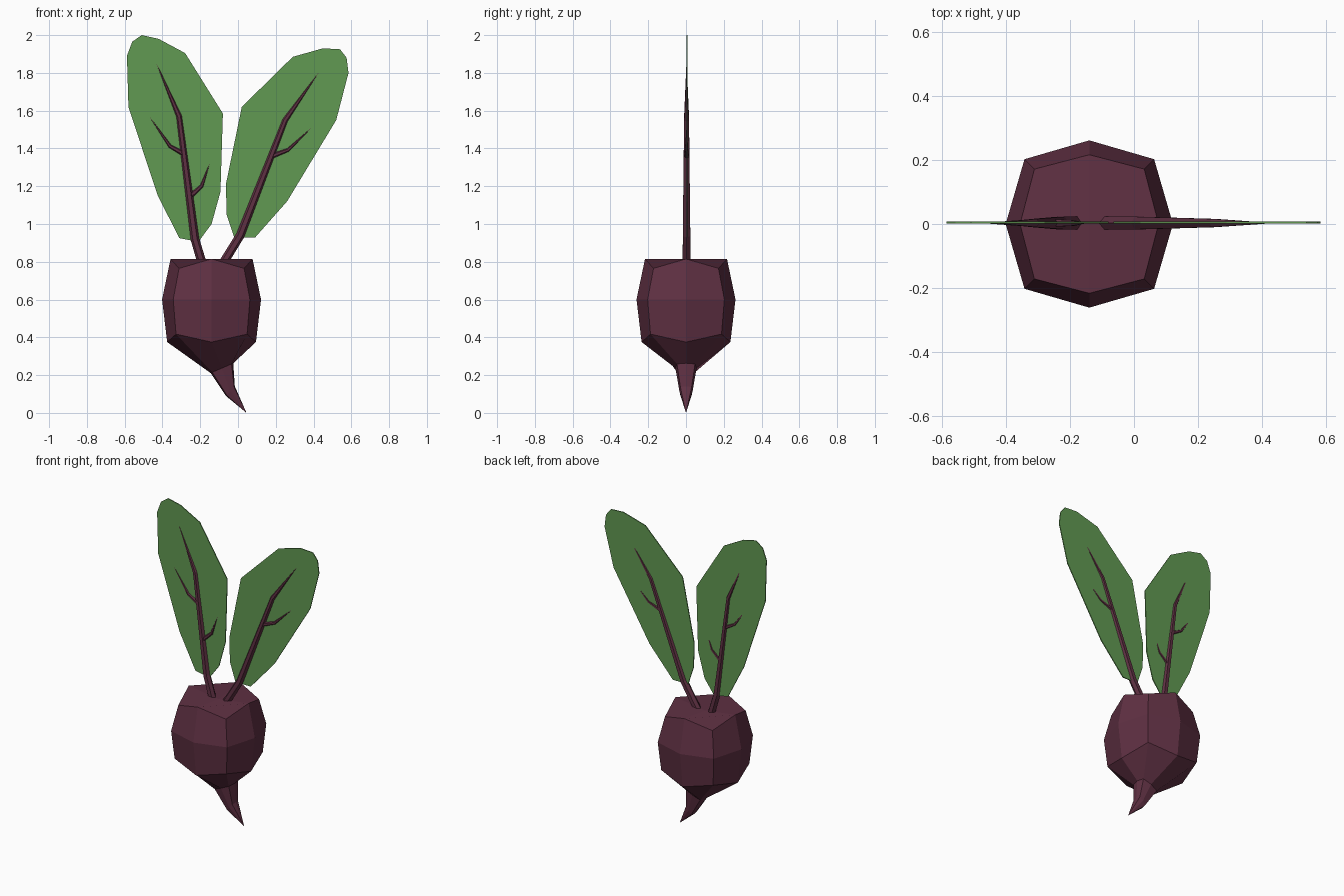
import bpy, bmesh
from math import sin, cos, pi
from mathutils import Vector

if "Cube" in bpy.data.objects:
    bpy.data.objects.remove(bpy.data.objects["Cube"])


def material(name, rgb):
    m = bpy.data.materials.new(name)
    m.diffuse_color = (*rgb, 1)
    m.use_nodes = True
    m.node_tree.nodes["Principled BSDF"].inputs["Base Color"].default_value = m.diffuse_color
    return m


PURPLE = material("beet_purple", (0.115, 0.03, 0.056))
GREEN = material("leaf_green", (0.12, 0.32, 0.085))


def finish(bm, name, mat):
    bmesh.ops.recalc_face_normals(bm, faces=bm.faces)
    mesh = bpy.data.meshes.new(name)
    bm.to_mesh(mesh)
    bm.free()
    mesh.materials.append(mat)
    ob = bpy.data.objects.new(name, mesh)
    bpy.context.collection.objects.link(ob)
    return ob


def bridge(bm, a, b):
    n = len(a)
    for i in range(n):
        j = (i + 1) % n
        bm.faces.new((a[i], a[j], b[j], b[i]))


def fan(bm, ring, tip):
    for i in range(len(ring)):
        bm.faces.new((ring[i], ring[(i + 1) % len(ring)], tip))


# Bulb: eight-sided rings; side midpoints and corners have their own radius and height
CX = -0.14
bm = bmesh.new()


def bulb_ring(r_mid, z_mid, corner, z_corner):
    ring = []
    for i in range(8):
        a = i * pi / 4
        r, z = (corner * 2 ** 0.5, z_corner) if i % 2 else (r_mid, z_mid)
        ring.append(bm.verts.new((CX + r * cos(a), r * sin(a), z)))
    return ring


top = bulb_ring(0.217, 0.815, 0.172, 0.765)
middle = bulb_ring(0.262, 0.6, 0.203, 0.6)
bottom = bulb_ring(0.235, 0.375, 0.188, 0.417)


# Root: tilted rings sweeping to a bent tip
def root_ring(x, z, rx, ry, tilt):
    ring = []
    for i in range(8):
        a = i * pi / 4
        k = 1.2 if i % 2 else 1
        ring.append(bm.verts.new((x + k * rx * cos(a), k * ry * sin(a),
                                  z + tilt * k * cos(a))))
    return ring


root_a = root_ring(-0.085, 0.237, 0.06, 0.056, 0.026)
root_b = root_ring(-0.04, 0.115, 0.023, 0.035, 0.026)
rings = [top, middle, bottom, root_a, root_b]
for a, b in zip(rings, rings[1:]):
    bridge(bm, a, b)
fan(bm, root_b, bm.verts.new((0.045, 0, 0.0)))
crown = bm.verts.new((CX, 0, 0.785))
for i in range(1, 8, 2):
    bm.faces.new((top[i - 1], top[i], top[(i + 1) % 8], crown))
finish(bm, "beet_bulb", PURPLE)


# Stalks and veins: six-sided tapering tubes along paths in the xz plane
def stalk(name, path, radii, y=0.003):
    bm = bmesh.new()
    pts = [Vector((x, y, z)) for x, z in path]
    rings = []
    for i, p in enumerate(pts[:-1]):
        t = (pts[i + 1] - p).normalized()
        if i:
            t = (t + (p - pts[i - 1]).normalized()).normalized()
        side = Vector((t.z, 0, -t.x))
        rings.append([bm.verts.new(p + radii[i] * (side * cos(k * pi / 3)
                      + Vector((0, sin(k * pi / 3), 0)))) for k in range(6)])
    for a, b in zip(rings, rings[1:]):
        bridge(bm, a, b)
    fan(bm, rings[-1], bm.verts.new(pts[-1]))
    bm.faces.new(rings[0])
    finish(bm, name, PURPLE)


MAIN = (0.024, 0.023, 0.015)
VEIN = (0.014, 0.010)
stalk("left_stalk", [(-0.185, 0.775), (-0.228, 0.92), (-0.312, 1.57), (-0.44, 1.87)], MAIN)
stalk("right_stalk", [(-0.09, 0.775), (0.012, 0.94), (0.25, 1.55), (0.44, 1.82)], MAIN)
stalk("left_vein_outer", [(-0.285, 1.37), (-0.36, 1.412), (-0.48, 1.585)], VEIN)
stalk("left_vein_inner", [(-0.26, 1.14), (-0.192, 1.202), (-0.145, 1.335)], VEIN)
stalk("right_vein", [(0.18, 1.36), (0.265, 1.392), (0.402, 1.522)], VEIN)


# Leaves: thin flat blades
def leaf(name, outline, y=0.005, thick=0.006):
    bm = bmesh.new()
    rings = [[bm.verts.new((x, y + d, z)) for x, z in outline]
             for d in (-thick / 2, thick / 2)]
    bridge(bm, *rings)
    for r in rings:
        bm.faces.new(r)
    finish(bm, name, GREEN)


leaf("left_leaf", [(-0.21, 0.905), (-0.31, 0.925), (-0.425, 1.15), (-0.58, 1.62),
                   (-0.588, 1.89), (-0.56, 1.965), (-0.51, 2.0), (-0.42, 1.98),
                   (-0.28, 1.905), (-0.08, 1.585), (-0.093, 1.17), (-0.14, 1.0)])
leaf("right_leaf", [(-0.02, 0.928), (0.09, 0.928), (0.26, 1.12), (0.52, 1.55),
                    (0.585, 1.80), (0.575, 1.88), (0.54, 1.925), (0.45, 1.93),
                    (0.29, 1.885), (0.02, 1.62), (-0.064, 1.21), (-0.06, 1.05)])
